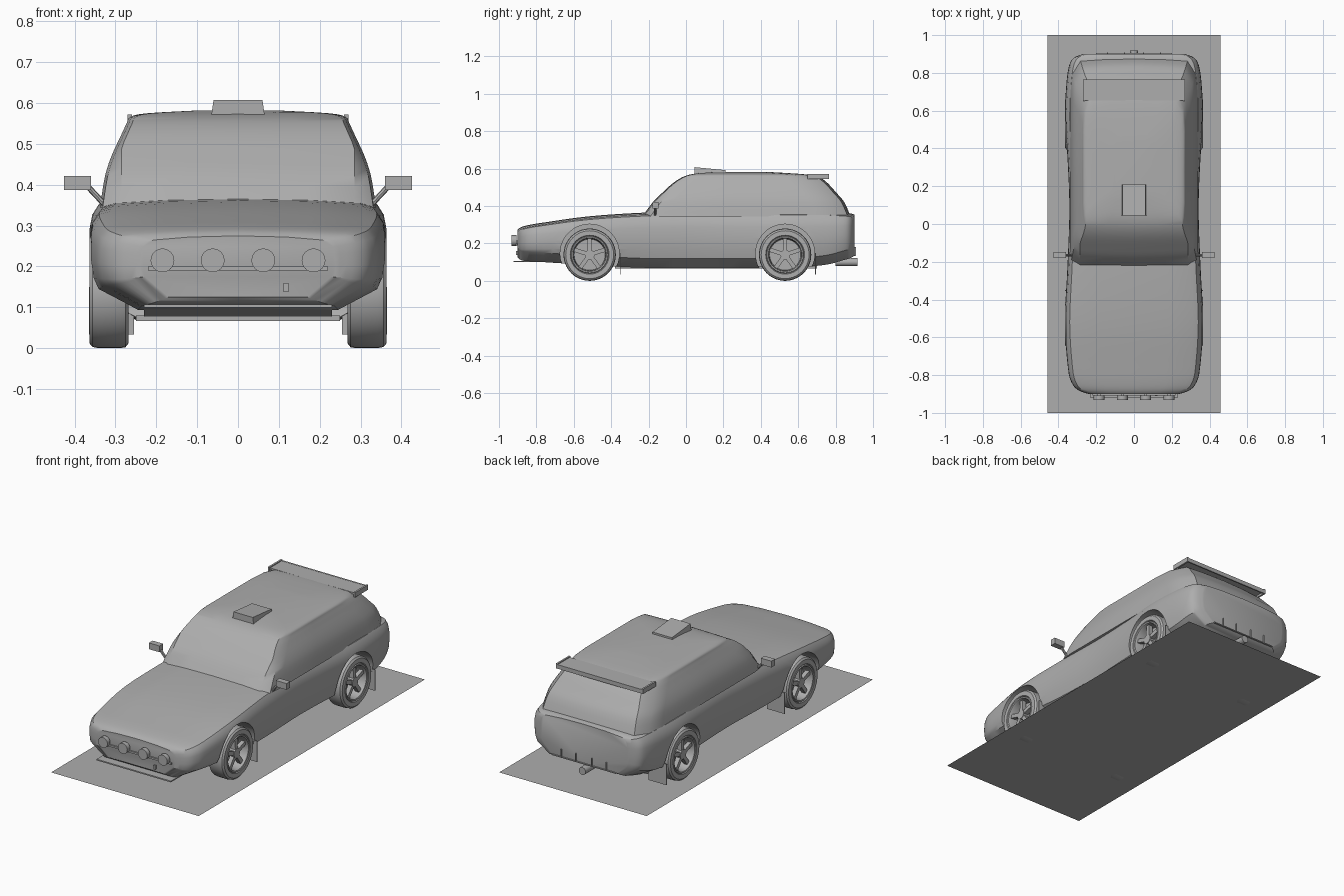
import bpy, bmesh, math
from mathutils import Vector, Matrix

if "Cube" in bpy.data.objects:
    bpy.data.objects.remove(bpy.data.objects["Cube"])

grey = bpy.data.materials.new("plain grey")
grey.use_nodes = True
GREY = (0.42, 0.42, 0.42, 1)
grey.diffuse_color = GREY
grey.node_tree.nodes["Principled BSDF"].inputs["Base Color"].default_value = GREY


def make(name, bm, smooth=None):
    """Turn a bmesh into a named object."""
    bmesh.ops.recalc_face_normals(bm, faces=bm.faces[:])
    mesh = bpy.data.meshes.new(name)
    bm.to_mesh(mesh)
    bm.free()
    mesh.materials.append(grey)
    ob = bpy.data.objects.new(name, mesh)
    bpy.context.collection.objects.link(ob)
    if smooth:
        smooth_shade(ob, smooth)
    return ob


def smooth_shade(ob, angle):
    bpy.ops.object.select_all(action='DESELECT')
    ob.select_set(True)
    bpy.context.view_layer.objects.active = ob
    bpy.ops.object.shade_smooth_by_angle(angle=math.radians(angle))


def add_box(bm, lo, hi, taper=1.0):
    """Box between two corners; taper narrows its top."""
    lo, hi = Vector(lo), Vector(hi)
    vs = bmesh.ops.create_cube(bm, size=1)["verts"]
    for v in vs:
        if v.co.z > 0:
            v.co.x *= taper
        v.co = (lo + hi) / 2 + v.co * (hi - lo)
    return vs


def add_rod(bm, a, b, r, sides=16):
    a, b = Vector(a), Vector(b)
    turn = (b - a).to_track_quat('Z', 'Y').to_matrix().to_4x4()
    bmesh.ops.create_cone(bm, cap_ends=True, segments=sides, radius1=r, radius2=r,
                          depth=(b - a).length, matrix=Matrix.Translation((a + b) / 2) @ turn)


def box(name, lo, hi, taper=1.0):
    bm = bmesh.new()
    add_box(bm, lo, hi, taper)
    return make(name, bm)


def loft(bm, rings, closed=True):
    """Skin a list of rings and cap both ends."""
    rows = [[bm.verts.new(p) for p in ring] for ring in rings]
    n = len(rows[0])
    for a, b in zip(rows, rows[1:]):
        for i in range(n):
            j = (i + 1) % n
            bm.faces.new((a[i], a[j], b[j], b[i]))
    if closed:
        bm.faces.new(rows[0])
        bm.faces.new(rows[-1])


def spline(keys, steps):
    """Smooth rows of numbers, monotone in the first."""
    out = []
    for i in range(len(keys) - 1):
        k = [keys[max(0, min(len(keys) - 1, i + d))] for d in (-1, 0, 1, 2)]
        for s in range(steps):
            t = s / steps
            row = []
            for p0, p1, p2, p3 in zip(*k):
                row.append(0.5 * (2 * p1 + (p2 - p0) * t + (2 * p0 - 5 * p1 + 4 * p2 - p3) * t * t
                                  + (3 * p1 - p0 - 3 * p2 + p3) * t ** 3))
            out.append(row)
    return out + [list(keys[-1])]


def mirrored(half):
    """Half ring starting and ending on x = 0, closed to a full ring."""
    return half + [Vector((-p.x, p.y, p.z)) for p in reversed(half[1:-1])]


# Lower body: y, half width, sill half width, bottom, shoulder height
stations = [
    (-0.90, 0.24, 0.17, 0.125, 0.265), (-0.88, 0.295, 0.21, 0.11, 0.278),
    (-0.84, 0.33, 0.23, 0.105, 0.289), (-0.76, 0.35, 0.24, 0.10, 0.302),
    (-0.52, 0.366, 0.25, 0.085, 0.335), (-0.22, 0.352, 0.25, 0.07, 0.355),
    (0.08, 0.342, 0.25, 0.07, 0.36), (0.35, 0.352, 0.25, 0.07, 0.36),
    (0.55, 0.366, 0.25, 0.07, 0.362), (0.74, 0.358, 0.25, 0.085, 0.36),
    (0.84, 0.343, 0.24, 0.11, 0.354), (0.88, 0.318, 0.23, 0.122, 0.35),
    (0.90, 0.27, 0.20, 0.135, 0.345)]
rings = []
for y, w, sill, bot, top in spline(stations, 4):
    h = top - bot
    pts = [(0, bot), (sill, bot), (w * 0.95, bot + 0.05), (w * 0.985, bot + h * 0.35),
           (w, bot + h * 0.55), (w * 0.995, bot + h * 0.75), (w * 0.975, bot + h * 0.88),
           (w * 0.93, bot + h * 0.97), (w * 0.85, top), (w * 0.5, top + 0.007), (0, top + 0.01)]
    rings.append(mirrored([Vector((x, y, z)) for x, z in pts]))
bm = bmesh.new()
loft(bm, rings)
body = make("lower_body", bm)

# Wheel arches are cut out of the body
WHEELS = [(-0.515, "front"), (0.53, "rear")]
bm = bmesh.new()
for y, _ in WHEELS:
    for s in (-1, 1):
        add_rod(bm, (s * 0.23, y, 0.145), (s * 0.5, y, 0.145), 0.158, 48)
cutter = make("arch_cutter", bm)
cutter.hide_render = True
cut = body.modifiers.new("arches", 'BOOLEAN')
cut.object = cutter
cut.operation = 'DIFFERENCE'
cut.solver = 'EXACT'
bpy.context.view_layer.objects.active = body
bpy.ops.object.modifier_apply(modifier="arches")
bpy.data.objects.remove(cutter)
smooth_shade(body, 32)

# Cabin: height, windscreen y, tailgate y, half width
levels = [(0.345, -0.225, 0.875, 0.338), (0.42, -0.17, 0.842, 0.326), (0.47, -0.12, 0.80, 0.31),
          (0.52, -0.065, 0.755, 0.287), (0.55, -0.02, 0.715, 0.273), (0.566, 0.02, 0.66, 0.264),
          (0.575, 0.07, 0.56, 0.225), (0.582, 0.16, 0.44, 0.10)]
rings = []
for z, f, r, w in spline(levels, 3):
    pts = [(0, f - 0.008), (w * 0.5, f - 0.005), (min(0.285, w * 0.95), f),
           (w * 0.98, f + 0.035), (w, f + 0.1), (w, f * 0.6 + r * 0.4), (w, r - 0.18),
           (w * 0.97, r - 0.08), (w * 0.84, r - 0.01), (w * 0.5, r), (0, r + 0.005)]
    rings.append(mirrored([Vector((x, y, z)) for x, y in pts]))
bm = bmesh.new()
loft(bm, rings)
make("cabin", bm, 32)

# Wheels: turned tyre and rim, five spokes and a hub
outline = [(0.095, 0.268), (0.128, 0.268), (0.138, 0.276), (0.14, 0.29), (0.14, 0.342),
           (0.137, 0.356), (0.128, 0.364), (0.104, 0.364), (0.1, 0.358), (0.097, 0.364),
           (0.09, 0.362), (0.086, 0.352), (0.083, 0.31), (0.02, 0.31)]
for y, end in WHEELS:
    for s, side in ((1, "left"), (-1, "right")):
        bm = bmesh.new()
        N = 40
        loft(bm, [[Vector((x, r * math.cos(a * math.tau / N), r * math.sin(a * math.tau / N)))
                   for a in range(N)] for r, x in outline])
        for i in range(5):
            vs = add_box(bm, (0.325, -0.011, 0.015), (0.352, 0.011, 0.09), 0.8)
            bmesh.ops.rotate(bm, verts=vs, matrix=Matrix.Rotation(i * math.tau / 5, 3, 'X'))
        add_rod(bm, (0.31, 0, 0), (0.355, 0, 0), 0.026, 20)
        for v in bm.verts:
            v.co = (v.co.x * s, v.co.y + y, v.co.z + 0.14)
        make(f"{end}_{side}_wheel", bm, 35)

# Mud flaps and door mirrors on both sides
for s, side in ((1, "left"), (-1, "right")):
    for y, end in ((-0.352, "front"), (0.692, "rear")):
        box(f"{end}_{side}_mud_flap", (s * 0.31 - 0.055, y - 0.002, 0.033),
            (s * 0.31 + 0.055, y + 0.002, 0.15))
    bm = bmesh.new()
    add_box(bm, (s * 0.393 - 0.033, -0.18, 0.387), (s * 0.393 + 0.033, -0.147, 0.422))
    add_rod(bm, (s * 0.325, -0.165, 0.35), (s * 0.368, -0.165, 0.396), 0.007, 8)
    make(f"{side}_mirror", bm)

# Roof scoop, lower at the back
bm = bmesh.new()
for v in add_box(bm, (-0.065, 0.045, 0.572), (0.065, 0.21, 0.608), 0.92):
    if v.co.z > 0.6 and v.co.y > 0.1:
        v.co.z -= 0.016
make("roof_scoop", bm)

# Rear wing with end plates
bm = bmesh.new()
add_box(bm, (-0.262, 0.655, 0.557), (0.262, 0.765, 0.567))
for s in (-1, 1):
    add_box(bm, (s * 0.265 - 0.005, 0.65, 0.545), (s * 0.265 + 0.005, 0.765, 0.572))
add_box(bm, (-0.262, 0.757, 0.545), (0.262, 0.765, 0.568))
make("rear_wing", bm)

# Rally lamps on their bar
bm = bmesh.new()
add_box(bm, (-0.22, -0.908, 0.19), (0.22, -0.895, 0.2))
for x in (-0.185, -0.062, 0.062, 0.185):
    add_rod(bm, (x, -0.932, 0.215), (x, -0.907, 0.215), 0.029, 24)
    add_box(bm, (x - 0.008, -0.91, 0.19), (x + 0.008, -0.89, 0.215))
make("lamp_bar", bm, 35)

# Front splitter, floor and tow loop
box("front_splitter", (-0.23, -0.922, 0.1), (0.23, -0.72, 0.107))
box("floor_pan", (-0.25, -0.38, 0.066), (0.25, 0.7, 0.08))
box("tow_loop", (0.112, -0.91, 0.138), (0.124, -0.88, 0.16))

# Rear diffuser and exhaust
bm = bmesh.new()
add_box(bm, (-0.2, 0.87, 0.133), (0.2, 0.906, 0.138))
for x in (-0.14, -0.05, 0.05, 0.14):
    add_box(bm, (x - 0.002, 0.87, 0.135), (x + 0.002, 0.908, 0.18))
make("rear_diffuser", bm)
bm = bmesh.new()
add_rod(bm, (0, 0.8, 0.1), (0, 0.918, 0.1), 0.021, 20)
make("exhaust", bm, 35)

# Ground plate, just above the tyre contact patches
bm = bmesh.new()
bm.faces.new([bm.verts.new((x, y, 0.002)) for x, y in
              ((-0.457, -1), (0.457, -1), (0.457, 1), (-0.457, 1))])
make("base_plate", bm)
